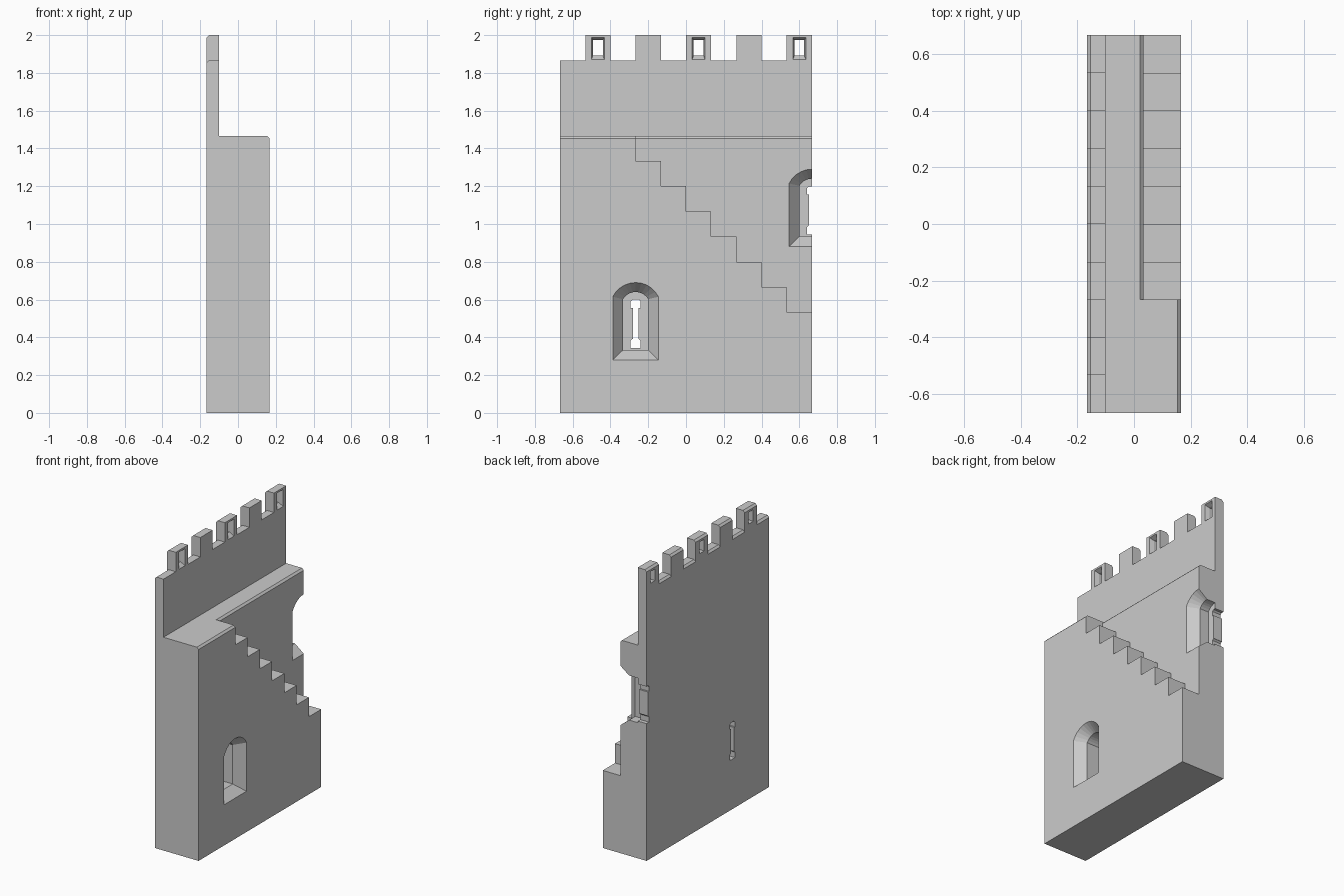
import bpy, bmesh, math

if "Cube" in bpy.data.objects:
    bpy.data.objects.remove(bpy.data.objects["Cube"])

U = 1 / 15          # modular unit: wall is 5 x 20 x 30 units
C = 0.013           # edge chamfer
X0, X1 = -2.5 * U, 2.5 * U
XP = X0 + U         # inner face of parapet
XS = 0.5 * U        # inner face of stair
WALK, CREN = 22 * U, 28 * U


def loft(name, rings):
    """Closed solid through matching rings of 3D points."""
    bm = bmesh.new()
    vs = [[bm.verts.new(p) for p in r] for r in rings]
    n = len(vs[0])
    for a, b in zip(vs, vs[1:]):
        for i in range(n):
            j = (i + 1) % n
            bm.faces.new((a[i], a[j], b[j], b[i]))
    bm.faces.new(vs[0])
    bm.faces.new(vs[-1])
    bmesh.ops.recalc_face_normals(bm, faces=bm.faces)
    me = bpy.data.meshes.new(name)
    bm.to_mesh(me)
    bm.free()
    ob = bpy.data.objects.new(name, me)
    bpy.context.collection.objects.link(ob)
    return ob


def along_y(name, xz, y0, y1):
    return loft(name, [[(x, y, z) for x, z in xz] for y in (y0, y1)])


def along_x(name, yz, x0, x1):
    return loft(name, [[(x, y, z) for y, z in yz] for x in (x0, x1)])


def cut(cutter):
    cutter.hide_render = True
    mod = wall.modifiers.new("cut", 'BOOLEAN')
    mod.operation = 'DIFFERENCE'
    mod.solver = 'EXACT'
    mod.object = cutter
    bpy.context.view_layer.objects.active = wall
    bpy.ops.object.modifier_apply(modifier=mod.name)
    bpy.data.objects.remove(cutter)


# Wall body: parapet plus wall walk
wall = along_y("castle_wall", [
    (X0, 0), (X1, 0), (X1, WALK - C), (X1 - C, WALK), (XP, WALK),
    (XP, 2), (X0 + C, 2), (X0, 2 - C)], -10 * U, 10 * U)

# Crenel gaps with chamfered outer sill
for y0, y1 in [(-11, -8), (-6, -4), (-2, 0), (2, 4), (6, 8)]:
    cut(along_y("crenel_cutter", [
        (X0 - 0.04, CREN - C - 0.04), (X0 + C, CREN), (XP + 0.05, CREN),
        (XP + 0.05, 2.1), (X0 - 0.04, 2.1)], y0 * U, y1 * U))

# Staircase descending along the inner side
steps = [(-4 * U, 2.2)]
for i in range(7):
    z = (20 - 2 * i) * U
    steps += [((-4 + 2 * i) * U, z), ((-2 + 2 * i) * U if i < 6 else 0.8, z)]
steps.append((0.8, 2.2))
cut(along_x("stair_cutter", steps, XS, 0.3))
cut(along_y("walk_edge_cutter", [
    (XS - C - 0.01, WALK + 0.01), (XS + 0.02, WALK - C - 0.02),
    (XS + 0.02, WALK + 0.01)], -4 * U, 0.8))


def arch(x, yc, hw, z0, spring, top, n=10):
    pts = [(x, yc - hw, z0), (x, yc + hw, z0)]
    for i in range(n + 1):
        a = math.pi * i / n
        # segmental arc through springing points and crown
        h = top - spring
        r = (hw * hw + h * h) / (2 * h)
        half = math.asin(min(1, hw / r))
        t = half * (1 - 2 * i / n)
        pts.append((x, yc + r * math.sin(t), top - r + r * math.cos(t)))
    return pts


def arrow_loop(x, yc, zb):
    """Splayed arched niche with a dumbbell slit through the outer skin."""
    outer = (yc, 0.121, zb, zb + 0.335, zb + 0.41)
    inner = (yc, U, zb + 0.053, zb + 0.322, zb + 0.36)
    cut(loft("niche_cutter", [arch(x + 0.02, *outer), arch(x, *outer),
                              arch(x - U, *inner), arch(XP, *inner)]))
    w, n, c = 0.027, 0.015, 0.01
    b, t = zb + 0.064, zb + 0.319
    side = [(w, b), (w, b + 0.037), (w - c, b + 0.047), (n, b + 0.047),
            (n, t - 0.043), (w, t - 0.043), (w, t - c), (w - c, t)]
    prof = [(yc + y, z) for y, z in side] + [(yc - y, z) for y, z in side[::-1]]
    cut(along_x("slit_cutter", prof, X0 - 0.05, XP + 0.02))


arrow_loop(X1, -4 * U, 0.28)
arrow_loop(XS, 10 * U, 0.88)


# Peepholes in alternate merlons, splayed on the inside
def rect(x, yc, hw, z0, z1):
    return [(x, yc - hw, z0), (x, yc + hw, z0), (x, yc + hw, z1), (x, yc - hw, z1)]


for m in (-7, 1, 9):
    yc = m * U
    cut(loft("peephole_cutter", [
        rect(XP + 0.02, yc, 0.034, 1.87, 1.987), rect(XP, yc, 0.034, 1.87, 1.987),
        rect(XP - 0.03, yc, 0.026, 1.893, 1.973),
        rect(X0 - 0.03, yc, 0.026, 1.893, 1.973)]))
